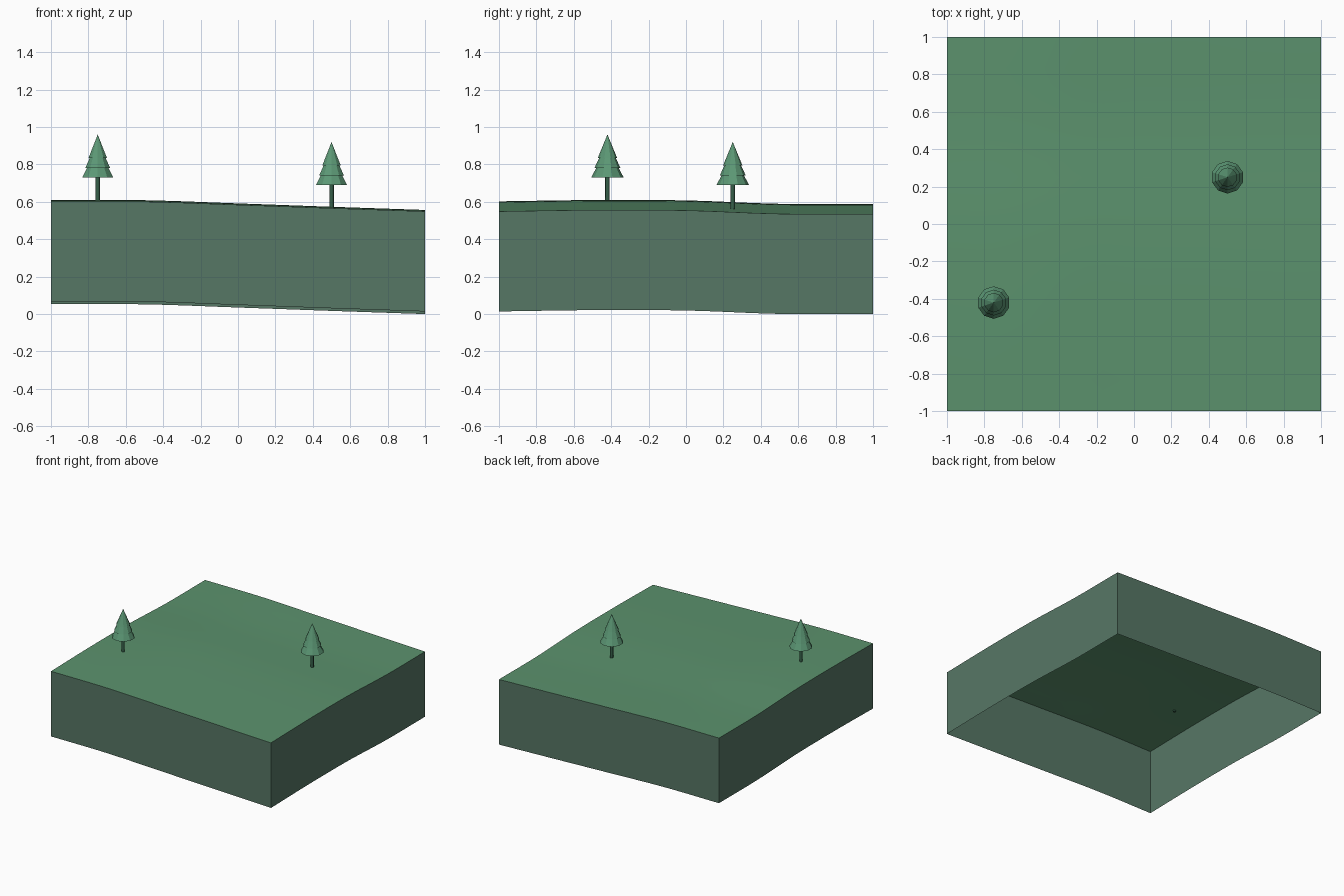
import bpy
import bmesh
import math

cube = bpy.data.objects.get("Cube")
if cube:
    bpy.data.objects.remove(cube, do_unlink=True)


def material(name, rgb):
    m = bpy.data.materials.new(name)
    m.use_nodes = True
    col = (*[(c / 255) ** 2.2 for c in rgb], 1)
    m.diffuse_color = col
    m.node_tree.nodes["Principled BSDF"].inputs["Base Color"].default_value = col
    return m


GRASS = material("grass green", (92, 145, 109))
EARTH = material("dull green earth", (87, 118, 101))
LEAF = material("leaf green", (92, 150, 116))
TRUNK = material("dark green trunk", (56, 94, 74))


def finish(bm, name, mats, angle=30):
    me = bpy.data.meshes.new(name)
    bm.to_mesh(me)
    bm.free()
    ob = bpy.data.objects.new(name, me)
    bpy.context.collection.objects.link(ob)
    for m in mats:
        me.materials.append(m)
    bpy.ops.object.select_all(action="DESELECT")
    ob.select_set(True)
    bpy.context.view_layer.objects.active = ob
    if angle:
        bpy.ops.object.shade_smooth_by_angle(angle=math.radians(angle))
    return ob


def spline(vals, t):
    """Smooth curve through evenly spaced values over -1..1."""
    n = len(vals) - 1
    u = (t + 1) / 2 * n
    i = min(int(u), n - 1)
    u -= i
    a, b = vals[i], vals[i + 1]
    p = vals[i - 1] if i else 2 * a - b
    q = vals[i + 2] if i + 2 <= n else 2 * b - a
    return a + 0.5 * u * (b - p + u * (2 * p - 5 * a + 4 * b - q + u * (3 * (a - b) + q - p)))


def height(x, y):
    return (spline([0.602, 0.601, 0.584, 0.566, 0.549], x)
            + spline([0, 0.007, 0.005, -0.013, -0.014], y))


# Rolling ground sheet with a skirt of constant depth, open underneath
DEPTH = 0.535
bm = bmesh.new()
bmesh.ops.create_grid(bm, x_segments=24, y_segments=24, size=1)
for v in bm.verts:
    v.co.z = height(v.co.x, v.co.y)
rim = [e for e in bm.edges if e.is_boundary]
skirt = bmesh.ops.extrude_edge_only(bm, edges=rim)["geom"]
for v in skirt:
    if isinstance(v, bmesh.types.BMVert):
        v.co.z -= DEPTH
for f in skirt:
    if isinstance(f, bmesh.types.BMFace):
        f.material_index = 1
bmesh.ops.recalc_face_normals(bm, faces=bm.faces)
if max(bm.faces, key=lambda f: f.calc_center_median().z).normal.z < 0:
    bmesh.ops.reverse_faces(bm, faces=bm.faces)
finish(bm, "ground_block", [GRASS, EARTH])


def cone(bm, x, y, z0, z1, r0, r1, sides):
    made = bmesh.ops.create_cone(bm, cap_ends=True, segments=sides,
                                 radius1=r0, radius2=r1, depth=z1 - z0)
    for v in made["verts"]:
        v.co += type(v.co)((x, y, (z0 + z1) / 2))


# Conifers: slim trunk and three stacked tiers, as (bottom, top, radii)
TIERS = [(0, 0.085, 0.087, 0.042), (0.052, 0.14, 0.069, 0.028), (0.104, 0.23, 0.052, 0)]
for side, x, y, z in (("right", -0.75, -0.42, 0.73), ("left", 0.5, 0.25, 0.69)):
    bm = bmesh.new()
    cone(bm, x, y, height(x, y) - 0.01, z + 0.02, 0.012, 0.012, 8)
    finish(bm, side + "_tree_trunk", [TRUNK], 50)
    bm = bmesh.new()
    for lo, hi, r0, r1 in TIERS:
        cone(bm, x, y, z + lo, z + hi, r0, r1, 10)
    finish(bm, side + "_tree_foliage", [LEAF], 0)
